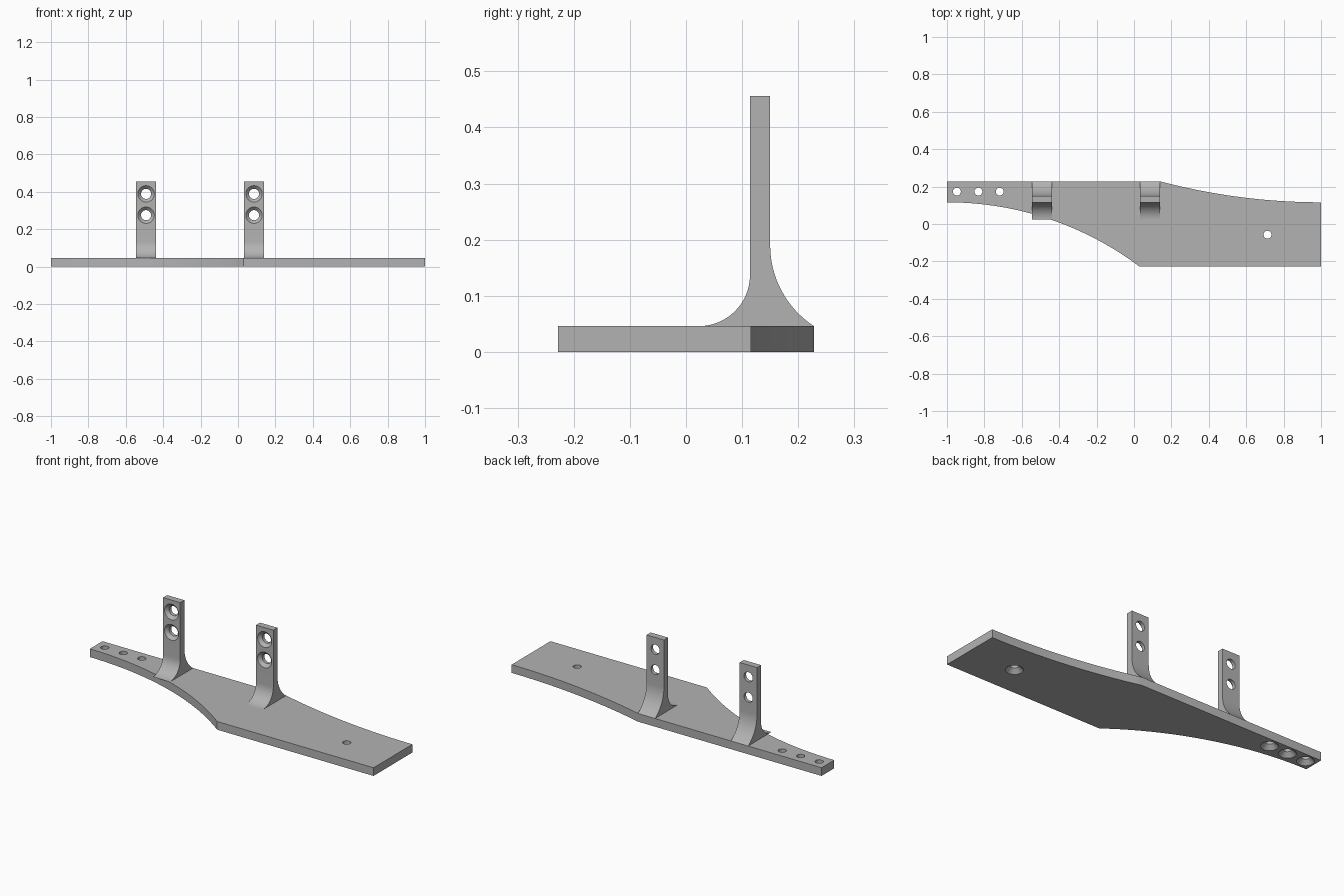
import bpy, bmesh, math
from mathutils import Matrix, Vector

if "Cube" in bpy.data.objects:
    bpy.data.objects.remove(bpy.data.objects["Cube"])

T = 0.046          # plate thickness
Y = 0.228          # half depth of plate
grey = bpy.data.materials.new("grey_plastic")
grey.diffuse_color = (0.45, 0.45, 0.45, 1)
grey.use_nodes = True
grey.node_tree.nodes["Principled BSDF"].inputs["Base Color"].default_value = grey.diffuse_color


def arc(cx, cy, r, a0, a1, n):
    """Points on a circular arc, angles in radians."""
    return [(cx + r * math.cos(a0 + (a1 - a0) * i / n),
             cy + r * math.sin(a0 + (a1 - a0) * i / n)) for i in range(n + 1)]


def extrude(name, points, direction):
    """Solid made by sweeping a closed outline along a direction."""
    bm = bmesh.new()
    face = bm.faces.new([bm.verts.new(p) for p in points])
    out = bmesh.ops.extrude_face_region(bm, geom=[face])
    moved = [v for v in out["geom"] if isinstance(v, bmesh.types.BMVert)]
    bmesh.ops.translate(bm, verts=moved, vec=direction)
    return finish(name, bm)


def finish(name, bm):
    bmesh.ops.recalc_face_normals(bm, faces=bm.faces[:])
    mesh = bpy.data.meshes.new(name)
    bm.to_mesh(mesh)
    bm.free()
    mesh.materials.append(grey)
    obj = bpy.data.objects.new(name, mesh)
    bpy.context.collection.objects.link(obj)
    return obj


def drill(obj, centre, axis, wide, narrow, depth):
    """Countersunk hole: wide mouth at centre, running along axis."""
    n, bm, rings = 40, bmesh.new(), []
    rot = Vector((0, 0, 1)).rotation_difference(Vector(axis)).to_matrix().to_4x4()
    place = Matrix.Translation(centre) @ rot
    slope = wide - narrow
    for r, h in ((wide + 0.01, -0.01 * depth / slope), (narrow, depth), (narrow, 0.1)):
        rings.append([bm.verts.new(place @ Vector((x, y, h)))
                      for x, y in arc(0, 0, r, 0, 2 * math.pi, n)[:-1]])
    for a, b in zip(rings, rings[1:]):
        for i in range(n):
            j = (i + 1) % n
            bm.faces.new((a[i], a[j], b[j], b[i]))
    bm.faces.new(rings[0])
    bm.faces.new(rings[-1])
    cutter = finish("hole_cutter", bm)
    cutter.hide_render = True
    mod = obj.modifiers.new("hole", "BOOLEAN")
    mod.operation, mod.solver, mod.object = "DIFFERENCE", "EXACT", cutter
    bpy.context.view_layer.objects.active = obj
    bpy.ops.object.modifier_apply(modifier=mod.name)
    bpy.data.objects.remove(cutter)


def smooth(obj):
    bpy.ops.object.select_all(action="DESELECT")
    obj.select_set(True)
    bpy.context.view_layer.objects.active = obj
    bpy.ops.object.shade_smooth_by_angle(angle=math.radians(30))


def tangent_radius(run, sag):
    return (run * run + sag * sag) / (2 * sag)


# Base plate: narrow left end, wide right end, joined by two long arcs
inner = 0.116
r1 = tangent_radius(1.03, inner + Y)
r2 = tangent_radius(0.86, Y - inner)
front_curve = arc(-1, inner - r1, r1, math.pi / 2 - math.asin(1.03 / r1), math.pi / 2, 32)
back_curve = arc(1, inner + r2, r2, -math.pi / 2 - math.asin(0.86 / r2), -math.pi / 2, 24)
outline = [(-1, Y)] + back_curve + [(1, -Y)] + front_curve
plate = extrude("base_plate", [(x, y, 0) for x, y in outline], (0, 0, T))
for x, y in ((-0.947, 0.173), (-0.832, 0.173), (-0.718, 0.173), (0.714, -0.057)):
    drill(plate, (x, y, 0), (0, 0, 1), 0.044, 0.021, 0.023)
smooth(plate)

# Upright posts with flared feet and two countersunk holes each
r3 = tangent_radius(0.144, 0.078)
foot_back = arc(0.15 + r3, 0.19, r3, math.pi, math.pi + math.asin(0.144 / r3), 16)
foot_front = arc(0.023, T + 0.091, 0.091, -math.pi / 2, 0, 16)
profile = foot_front + [(0.114, 0.456), (0.15, 0.456)] + foot_back
for name, x in (("left_post", -0.545), ("right_post", 0.032)):
    post = extrude(name, [(x, y, z) for y, z in profile], (0.107, 0, 0))
    for z in (0.389, 0.275):
        drill(post, (x + 0.0535, 0.114, z), (0, 1, 0), 0.044, 0.027, 0.017)
    smooth(post)
